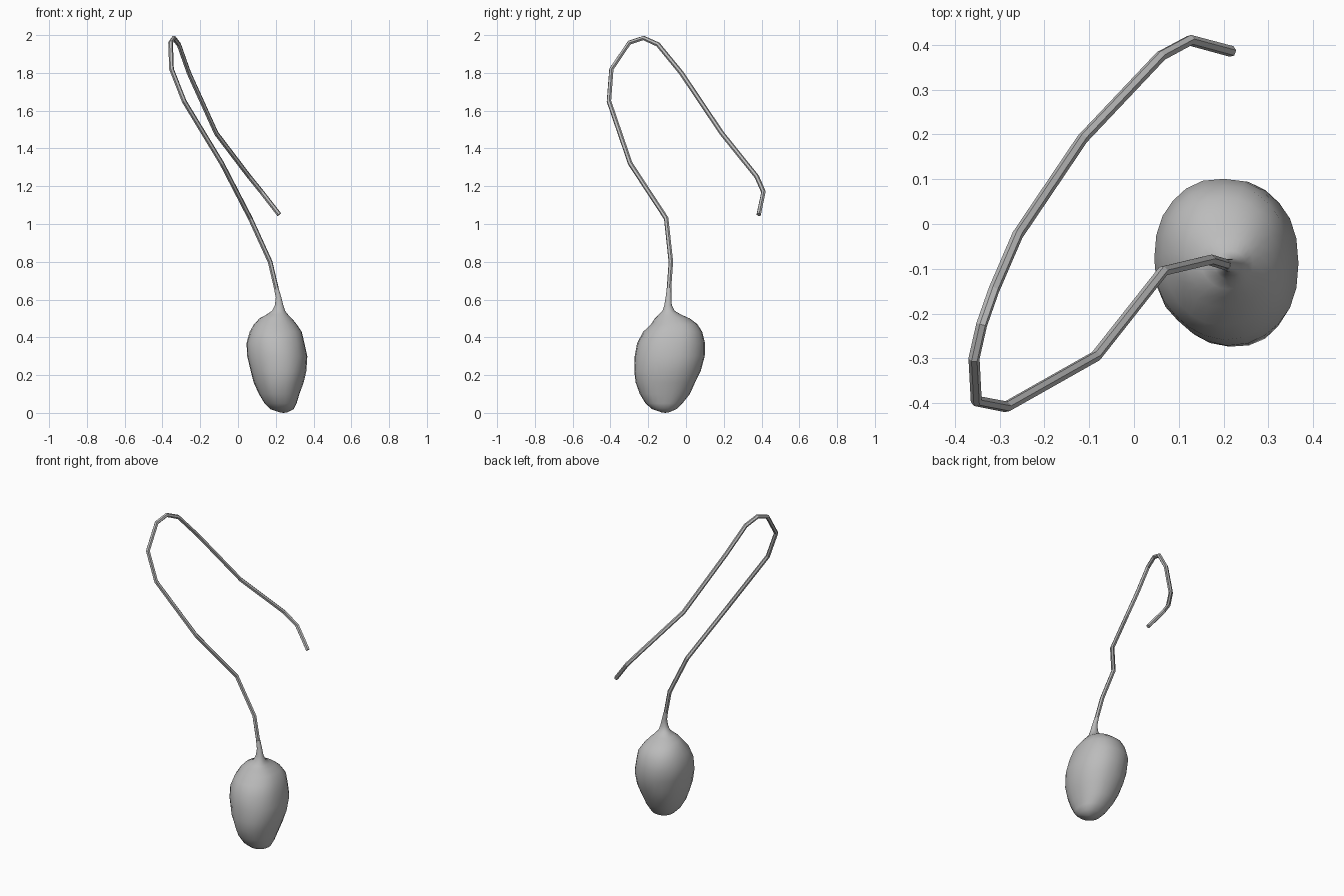
import bpy
import bmesh
import math
from mathutils import Vector, noise

default_cube = bpy.data.objects.get("Cube")
if default_cube:
    bpy.data.objects.remove(default_cube, do_unlink=True)

# One plain grey for the whole model
grey = bpy.data.materials.new("plain grey")
grey.use_nodes = True
grey.diffuse_color = (0.5, 0.5, 0.5, 1)
shader = grey.node_tree.nodes["Principled BSDF"]
shader.inputs["Base Color"].default_value = grey.diffuse_color
shader.inputs["Roughness"].default_value = 0.8


def link(name, data):
    """Add an object to the scene with the grey material."""
    obj = bpy.data.objects.new(name, data)
    data.materials.append(grey)
    bpy.context.collection.objects.link(obj)
    return obj


def signed_power(value, exponent):
    return math.copysign(abs(value) ** exponent, value)


def section(bm, level, left, right, front, back, sides=24):
    """Rounded cross-section with a flattened front right corner."""
    centre = Vector(((left + right) / 2, (front + back) / 2, level))
    half_x, half_y = (right - left) / 2, (back - front) / 2
    ring = []
    for i in range(sides):
        angle = math.tau * i / sides
        offset = Vector((half_x * signed_power(math.cos(angle), 0.9),
                         half_y * signed_power(math.sin(angle), 0.9), 0))
        # Flattened corner and gentle lumps, fading out on the neck
        corner = math.exp(-((angle - 1.25 * math.pi) / 0.4) ** 2)
        lump = noise.noise((centre + offset) * 9) * min(1, half_x * 8)
        offset *= 1 - 0.05 * corner + 0.04 * lump
        ring.append(bm.verts.new(centre + offset))
    return ring


# Bulb: height, then extent left to right and front to back
bulb_sections = [
    (0.003, 0.22, 0.26, -0.13, -0.09),
    (0.02, 0.17, 0.295, -0.18, -0.05),
    (0.05, 0.14, 0.31, -0.215, -0.02),
    (0.1, 0.11, 0.325, -0.245, 0.02),
    (0.16, 0.085, 0.345, -0.265, 0.05),
    (0.22, 0.065, 0.36, -0.275, 0.075),
    (0.3, 0.05, 0.365, -0.27, 0.095),
    (0.37, 0.045, 0.355, -0.255, 0.1),
    (0.43, 0.06, 0.34, -0.225, 0.085),
    (0.47, 0.085, 0.31, -0.185, 0.06),
    (0.5, 0.115, 0.285, -0.165, 0.02),
    (0.52, 0.15, 0.265, -0.145, -0.025),
    (0.54, 0.18, 0.25, -0.125, -0.06),
    (0.57, 0.195, 0.24, -0.115, -0.075),
    (0.61, 0.2, 0.23, -0.108, -0.078),
    (0.66, 0.191, 0.215, -0.102, -0.078),
]
bm = bmesh.new()
rings = [section(bm, *row) for row in bulb_sections]
for lower, upper in zip(rings, rings[1:]):
    for i in range(len(lower)):
        j = (i + 1) % len(lower)
        bm.faces.new((lower[i], lower[j], upper[j], upper[i]))

# Rounded tip under the bulb, flat cap inside the stem
tip = bm.verts.new((0.24, -0.11, 0))
for i, vert in enumerate(rings[0]):
    bm.faces.new((tip, rings[0][(i + 1) % len(rings[0])], vert))
bm.faces.new(rings[-1])
bmesh.ops.recalc_face_normals(bm, faces=bm.faces)
mesh = bpy.data.meshes.new("bulb")
bm.to_mesh(mesh)
bm.free()
bulb = link("bulb", mesh)
bpy.ops.object.select_all(action="DESELECT")
bulb.select_set(True)
bpy.context.view_layer.objects.active = bulb
bpy.ops.object.shade_smooth_by_angle(angle=math.radians(40))

# Stem: a thin six-sided tube that arches over in straight runs
stem_path = [
    (0.218, -0.095, 0.58), (0.203, -0.09, 0.66), (0.17, -0.08, 0.8),
    (0.065, -0.105, 1.03), (-0.085, -0.295, 1.32), (-0.285, -0.408, 1.65),
    (-0.352, -0.395, 1.82), (-0.357, -0.3, 1.96), (-0.34, -0.225, 1.985),
    (-0.313, -0.148, 1.95), (-0.26, -0.025, 1.8), (-0.115, 0.19, 1.48),
    (0.06, 0.375, 1.25), (0.125, 0.41, 1.17), (0.218, 0.385, 1.05),
]
curve = bpy.data.curves.new("stem", "CURVE")
curve.dimensions = "3D"
curve.bevel_depth = 0.0125
curve.bevel_resolution = 1
curve.use_fill_caps = True
spline = curve.splines.new("POLY")
spline.points.add(len(stem_path) - 1)
for point, place in zip(spline.points, stem_path):
    point.co = (*place, 1)
spline.use_smooth = False
link("stem", curve)
